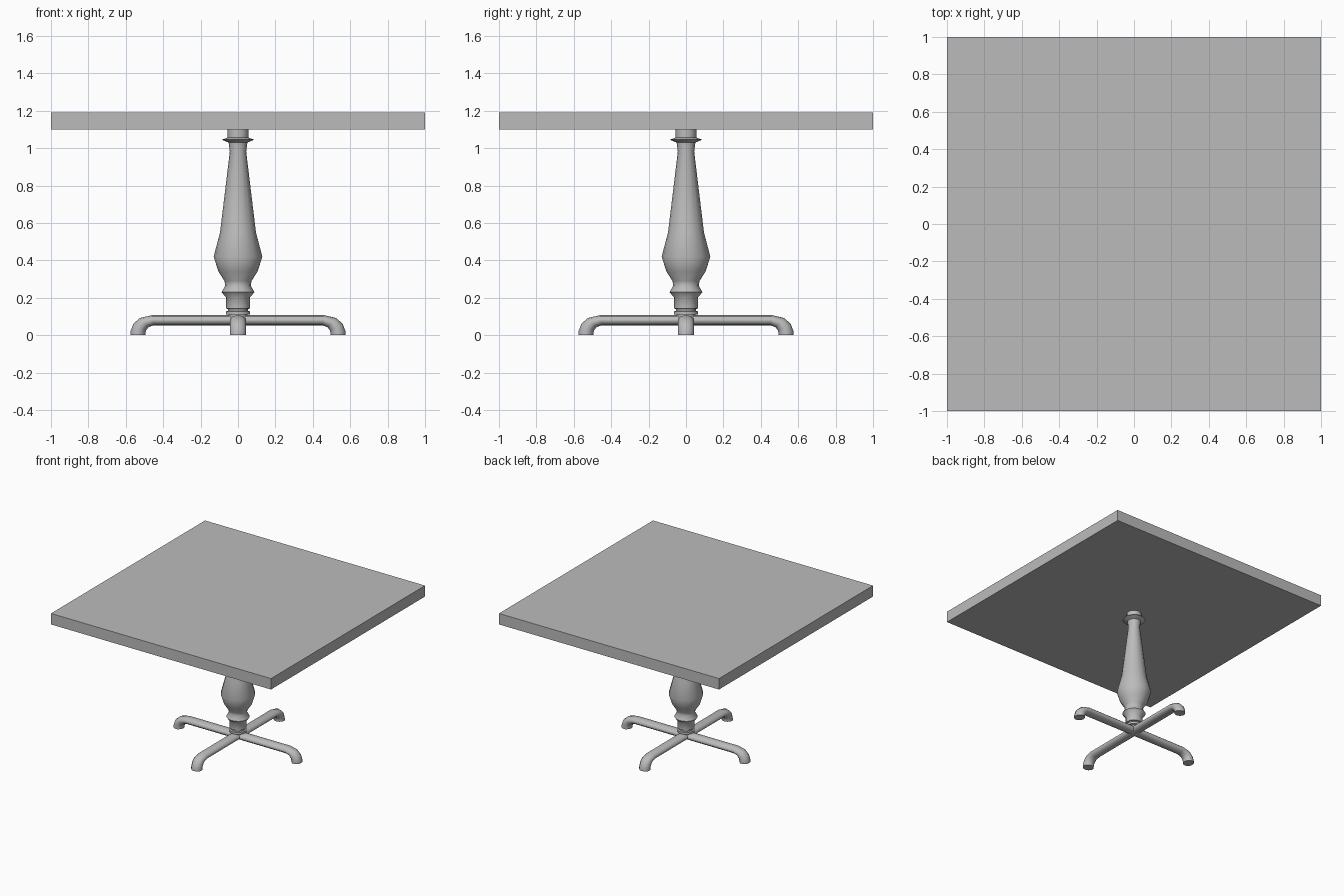
import bpy, bmesh
from math import sin, cos, pi, radians

cube = bpy.data.objects.get("Cube")
if cube:
    bpy.data.objects.remove(cube, do_unlink=True)

grey = bpy.data.materials.new("plain grey")
grey.use_nodes = True
colour = (0.5, 0.5, 0.5, 1)
grey.diffuse_color = colour
grey.node_tree.nodes["Principled BSDF"].inputs["Base Color"].default_value = colour


def finish(name, bm, angle=None):
    """Turn a bmesh into a named object, optionally smooth shaded."""
    bmesh.ops.recalc_face_normals(bm, faces=bm.faces)
    mesh = bpy.data.meshes.new(name)
    bm.to_mesh(mesh)
    bm.free()
    mesh.materials.append(grey)
    obj = bpy.data.objects.new(name, mesh)
    bpy.context.collection.objects.link(obj)
    if angle:
        bpy.ops.object.select_all(action='DESELECT')
        obj.select_set(True)
        bpy.context.view_layer.objects.active = obj
        bpy.ops.object.shade_smooth_by_angle(angle=radians(angle))
    return obj


def loft(bm, rings):
    """Skin a series of equal rings and cap both ends."""
    loops = [[bm.verts.new(p) for p in ring] for ring in rings]
    n = len(loops[0])
    for a, b in zip(loops, loops[1:]):
        for i in range(n):
            j = (i + 1) % n
            bm.faces.new((a[i], a[j], b[j], b[i]))
    bm.faces.new(loops[0])
    bm.faces.new(loops[-1])


# Square top slab
bm = bmesh.new()
bmesh.ops.create_cube(bm, size=1)
for v in bm.verts:
    v.co = (v.co.x * 2, v.co.y * 2, 1.145 + v.co.z * 0.09)
finish("table_top", bm)

# Turned column: radius, height
profile = [(0.05, 0.08), (0.05, 0.11), (0.065, 0.11), (0.065, 0.127),
           (0.053, 0.13), (0.053, 0.14), (0.063, 0.143), (0.063, 0.20),
           (0.088, 0.23), (0.068, 0.265), (0.072, 0.29), (0.105, 0.34),
           (0.13, 0.42), (0.096, 0.55), (0.044, 0.98), (0.05, 1.03),
           (0.086, 1.045), (0.055, 1.057), (0.055, 1.10)]
SIDES = 16
bm = bmesh.new()
loft(bm, [[(r * cos(2 * pi * i / SIDES), r * sin(2 * pi * i / SIDES), z)
           for i in range(SIDES)] for r, z in profile])
finish("column", bm, 40)

# Curved feet: upper and lower edge (reach, height) at each station
stations = [((0, 0.107), (0, 0.053)), ((0.46, 0.107), (0.45, 0.053)),
            ((0.525, 0.092), (0.478, 0.043)), ((0.56, 0.06), (0.492, 0.025)),
            ((0.575, 0.02), (0.495, 0.01)), ((0.575, 0), (0.495, 0))]
SECTION = 10
HALF_WIDTH = 0.044
for k, name in enumerate(("left", "back", "right", "front")):
    c, s = cos(k * pi / 2), sin(k * pi / 2)
    rings = []
    for (ux, uz), (lx, lz) in stations:
        ring = []
        for i in range(SECTION):
            t = 2 * pi * i / SECTION + pi / 2
            f = (1 + sin(t)) / 2
            reach, height = lx + (ux - lx) * f, lz + (uz - lz) * f
            side = HALF_WIDTH * cos(t)
            ring.append((reach * c - side * s, reach * s + side * c, height))
        rings.append(ring)
    bm = bmesh.new()
    loft(bm, rings)
    finish(name + "_foot", bm, 50)
